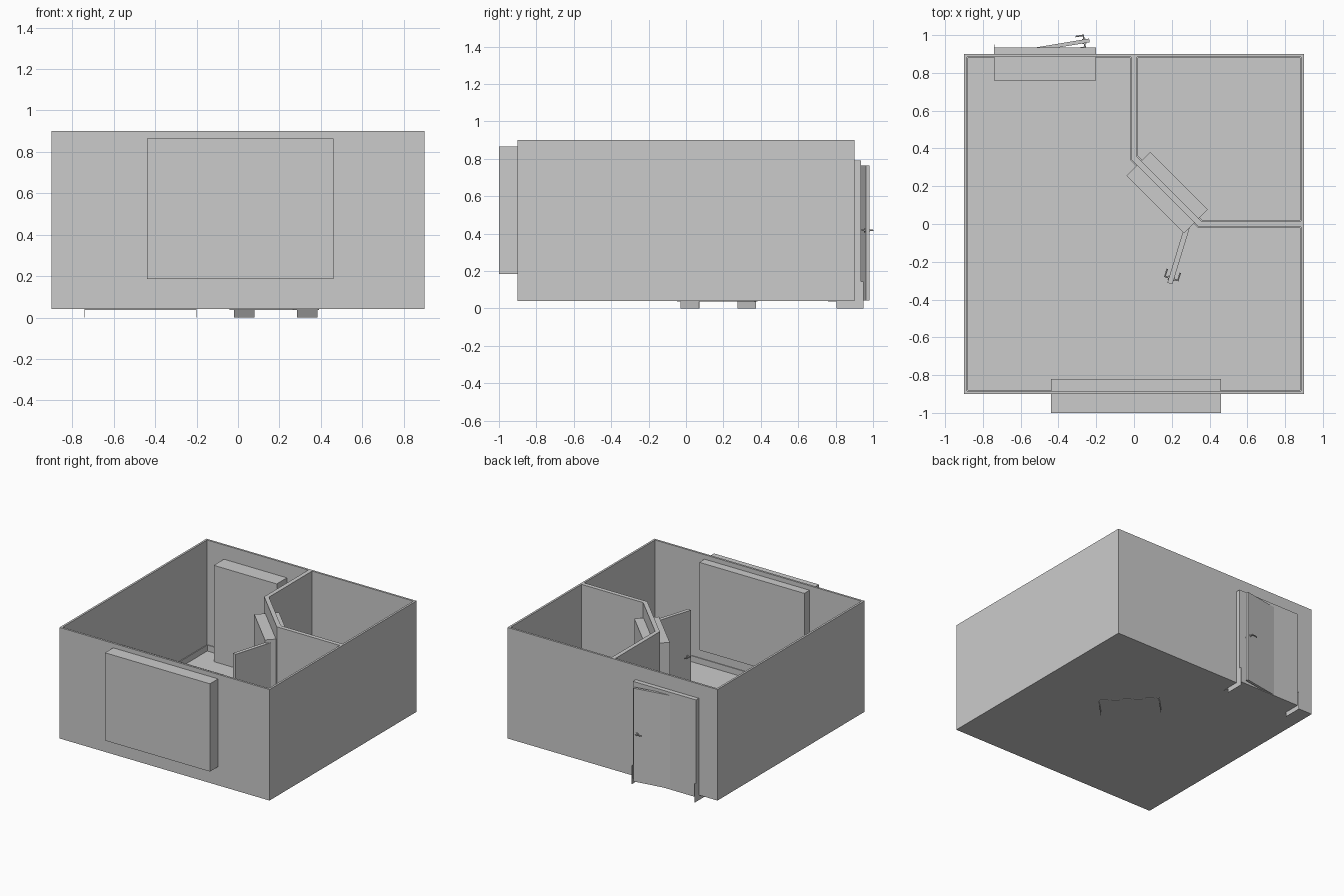
import bpy, bmesh
from math import radians, cos, sin
from mathutils import Vector, Matrix

if "Cube" in bpy.data.objects:
    bpy.data.objects.remove(bpy.data.objects["Cube"])


def finish(name, bm, mat=None):
    bmesh.ops.recalc_face_normals(bm, faces=bm.faces)
    me = bpy.data.meshes.new(name)
    bm.to_mesh(me)
    bm.free()
    ob = bpy.data.objects.new(name, me)
    bpy.context.collection.objects.link(ob)
    if mat:
        ob.matrix_world = mat
    return ob


def box(name, lo, hi, mat=None):
    bm = bmesh.new()
    lo, hi = Vector(lo), Vector(hi)
    size = hi - lo
    bmesh.ops.create_cube(bm, size=1, matrix=Matrix.Translation((lo + hi) / 2)
                          @ Matrix.Diagonal((size.x, size.y, size.z, 1)))
    return finish(name, bm, mat)


def sweep(name, path, a, b, z0, z1, closed=False):
    """Mitred wall along a plan path, between left-hand offsets a and b."""
    pts = [Vector(p) for p in path]
    n = len(pts)
    bm = bmesh.new()
    rings = []
    for i, p in enumerate(pts):
        d1 = (p - pts[i - 1]).normalized() if closed or i > 0 else None
        d2 = (pts[(i + 1) % n] - p).normalized() if closed or i < n - 1 else None
        d1, d2 = d1 or d2, d2 or d1
        n1, n2 = Vector((-d1.y, d1.x)), Vector((-d2.y, d2.x))
        m = (n1 + n2) / (1 + n1.dot(n2))
        rings.append([bm.verts.new((*(p + m * o), z))
                      for o, z in ((a, z0), (b, z0), (b, z1), (a, z1))])
    for i in range(n if closed else n - 1):
        r, s = rings[i], rings[(i + 1) % n]
        for k in range(4):
            bm.faces.new((r[k], r[(k + 1) % 4], s[(k + 1) % 4], s[k]))
    if not closed:
        bm.faces.new(rings[0])
        bm.faces.new(rings[-1])
    return finish(name, bm)


def rod(name, p, q, r, mat):
    p, q = Vector(p), Vector(q)
    d = q - p
    bm = bmesh.new()
    bmesh.ops.create_cone(bm, cap_ends=True, segments=12, radius1=r, radius2=r, depth=d.length,
                          matrix=Matrix.Translation((p + q) / 2)
                          @ d.to_track_quat('Z', 'Y').to_matrix().to_4x4())
    ob = finish(name, bm, mat)
    for f in ob.data.polygons:
        f.use_smooth = len(f.vertices) == 4


def door_leaf(name, tip, angle, length, thick):
    """Open leaf ending at tip, with a lever handle on both faces."""
    a = radians(angle)
    hinge = Vector((*tip, 0)) - Vector((cos(a), sin(a), 0)) * length
    mat = Matrix.Translation(hinge) @ Matrix.Rotation(a, 4, 'Z')
    h = thick / 2
    box(name + "_leaf", (0, -h, 0.042), (length, h, 0.765), mat)
    x, z = length - 0.028, 0.417
    for side, s in (("inner", -1), ("outer", 1)):
        tag = f"{name}_{side}"
        rod(tag + "_rosette", (x, s * h, z), (x, s * (h + 0.004), z), 0.010, mat)
        rod(tag + "_spindle", (x, s * h, z), (x, s * (h + 0.024), z), 0.004, mat)
        rod(tag + "_lever", (x + 0.004, s * (h + 0.022), z),
            (x - 0.042, s * (h + 0.022), z), 0.004, mat)


def door_block(name, centre, angle, length, depth, foot):
    """Deep opening block with a thin upright plate at each jamb."""
    mat = Matrix.Translation((*centre, 0)) @ Matrix.Rotation(radians(angle), 4, 'Z')
    w, d = length / 2, depth / 2
    box(name + "_block", (-w, -d, 0.037), (w, d, 0.79), mat)
    for side, s in (("left", -1), ("right", 1)):
        x = s * (w - 0.001)
        box(f"{name}_{side}_jamb_plate", (x - 0.001, foot[0], 0),
            (x + 0.001, foot[1], 0.145), mat)


# Shell: floor, outer walls and the partition of the corner room
Z0, Z1 = 0.04, 0.9
box("floor", (-0.899, -0.899, Z0), (0.899, 0.899, Z0 + 0.004))
sweep("outer_walls", [(-0.9, -0.9), (0.9, -0.9), (0.9, 0.9), (-0.9, 0.9)],
      0, 0.016, Z0, Z1, True)
sweep("partition_wall", [(0, 0.885), (0, 0.35), (0.35, 0), (0.885, 0)],
      -0.016, 0.016, Z0, Z1)

# Skirting boards round both rooms
I, P = 0.884, 0.016
sweep("main_room_skirting", [(-I, -I), (I, -I), (I, -P), (0.343, -P), (-P, 0.343),
                             (-P, I), (-I, I)], 0, 0.006, Z0, 0.09, True)
sweep("corner_room_skirting", [(P, I), (P, 0.357), (0.357, P), (I, P), (I, I)],
      0, 0.006, Z0, 0.09, True)

# Window block through the front wall
box("window_block", (-0.44, -1.0, 0.185), (0.46, -0.82, 0.865))

# Back door and diagonal inner door
door_block("back_door", (-0.47, 0.8475), 0, 0.54, 0.175, (-0.0425, 0.1025))
door_leaf("back_door", (-0.236, 0.972), 9.5, 0.49, 0.02)
door_block("inner_door", (0.175, 0.166), -45, 0.432, 0.177, (-0.06, 0.08))
door_leaf("inner_door", (0.19, -0.315), 253, 0.385, 0.028)
